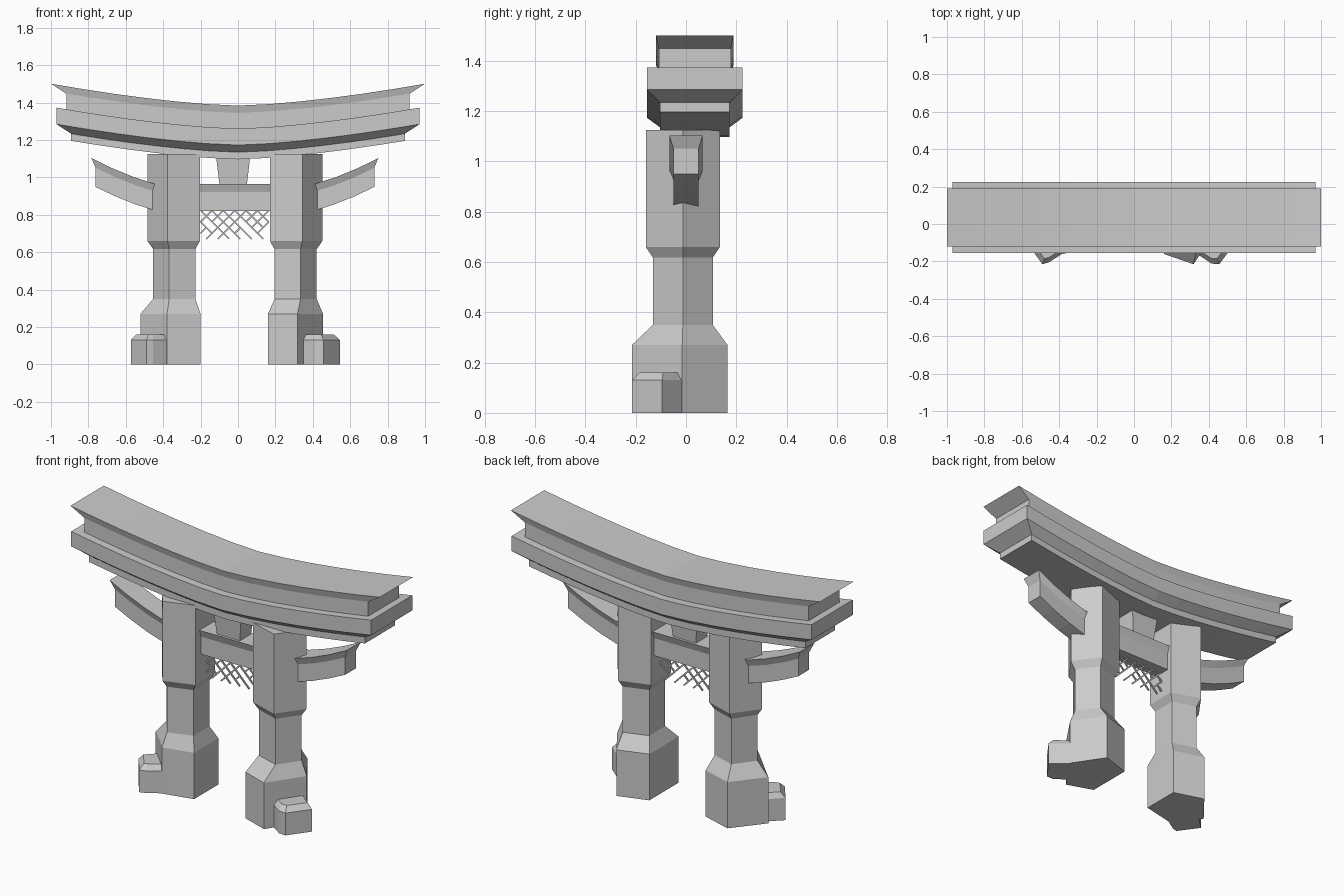
import bpy, bmesh, math, random
from mathutils import Vector

if "Cube" in bpy.data.objects:
    bpy.data.objects.remove(bpy.data.objects["Cube"])

random.seed(4)
MID = -0.0165          # middle between the two pillars


def make(name, verts, faces):
    me = bpy.data.meshes.new(name)
    me.from_pydata(verts, [], faces)
    bm = bmesh.new()
    bm.from_mesh(me)
    bmesh.ops.recalc_face_normals(bm, faces=bm.faces)
    bm.to_mesh(me)
    bm.free()
    ob = bpy.data.objects.new(name, me)
    bpy.context.collection.objects.link(ob)
    return ob


def beam(name, levels, stations, curve, cx=0, cy=0):
    """Curved beam; levels = (half length, half depth, z), bottom to top."""
    n, L = len(stations), len(levels)
    verts = []
    for t in stations:
        ring = [(xh, s * yh, z) for s, lv in ((-1, levels), (1, levels[::-1])) for xh, yh, z in lv]
        verts += [(cx + t * xh, cy + y, z + curve(abs(t * xh))) for xh, y, z in ring]
    R = 2 * L
    faces = [(i * R + k, i * R + (k + 1) % R, (i + 1) * R + (k + 1) % R, (i + 1) * R + k)
             for i in range(n - 1) for k in range(R)]
    for o in (0, (n - 1) * R):
        faces += [(o + k, o + k + 1, o + R - 2 - k, o + R - 1 - k) for k in range(L - 1)]
    return make(name, verts, faces)


def loft(name, rings):
    """Stack of equal-sized rings, capped at both ends."""
    m, n = len(rings[0]), len(rings)
    verts = [v for r in rings for v in r]
    faces = [(i * m + k, i * m + (k + 1) % m, (i + 1) * m + (k + 1) % m, (i + 1) * m + k)
             for i in range(n - 1) for k in range(m)]
    faces += [tuple(range(m)), tuple(range((n - 1) * m, n * m))]
    return make(name, verts, faces)


# Roof beams, sagging toward the middle
sag = lambda x: 0.117 * x ** 1.5
steps = [i / 6 for i in range(-6, 7)]
beam("roof_top_beam", [(0.918, 0.143, 1.258), (0.918, 0.143, 1.345), (1.0, 0.154, 1.384)],
     steps, sag, cy=0.035)
beam("roof_lower_beam", [(0.893, 0.138, 1.097), (0.893, 0.138, 1.135),
                         (0.97, 0.19, 1.173), (0.97, 0.19, 1.261)], steps, sag, cy=0.035)

# Tie beam with upswept arms
def sweep(x):
    d = max(0, x - 0.42)
    return 0.28 * d + 0.36 * d * d

beam("tie_beam", [(0.745, 0.05, 0.82), (0.745, 0.05, 0.922), (0.767, 0.066, 0.963)],
     [-1, -0.86, -0.71, -0.56, 0.56, 0.71, 0.86, 1], sweep, cx=MID)

# Short tapered post between tie beam and roof
def rect(xh, yh, z):
    return [(-0.026 + a * xh, b * yh, z) for a, b in ((-1, -1), (1, -1), (1, 1), (-1, 1))]

loft("centre_post", [rect(0.072, 0.05, 0.95), rect(0.092, 0.065, 1.12)])

# Five-sided pillars, corner pointing outward, with irregular base blocks
def pentagon(s, r, z):
    return [(MID + s * (0.3125 + r * math.cos(a)), -0.0125 + r * math.sin(a), z)
            for a in (k * math.tau / 5 for k in range(5))]

bases = {
    1: ("right", [(0.455, -0.015), (0.335, 0.165), (0.16, 0.11), (0.16, -0.16), (0.318, -0.215)]),
    -1: ("left", [(-0.522, -0.015), (-0.38, 0.16), (-0.2, 0.105), (-0.2, -0.12), (-0.38, -0.16)]),
}
for s, (side, base) in bases.items():
    ring = lambda z: [(x, y, z) for x, y in base]
    loft(side + "_pillar", [ring(0), ring(0.27), pentagon(s, 0.125, 0.35),
                            pentagon(s, 0.125, 0.617), pentagon(s, 0.155, 0.66),
                            pentagon(s, 1.0 * 0.155, 1.125)])

# Foot stones with sloped outer top edge
feet = {
    "right": [(0.33, -0.155), (0.415, -0.212), (0.457, -0.214), (0.545, -0.095), (0.43, 0.0)],
    "left": [(-0.37, -0.15), (-0.455, -0.205), (-0.49, -0.215), (-0.573, -0.1), (-0.47, 0.0)],
}
for side, pts in feet.items():
    inner = Vector((0.40 if side == "right" else -0.44, -0.08))
    top = [tuple(Vector(p).lerp(inner, 0.22)) for p in pts]
    loft(side + "_foot_stone", [[(x, y, 0) for x, y in pts], [(x, y, 0.13) for x, y in pts],
                                [(x, y, 0.16) for x, y in top]])

# Ragged hanging net of diagonal cords
h, w = 0.0304, 0.004
verts, faces = [], []
for j in range(5):
    for i in range(13):
        for d in (-1, 1):
            if (i + j) % 2 or not 0 <= i + d <= 12 or random.random() < (0, 0.08, 0.12, 0.2, 0.35)[j]:
                continue
            a = Vector((-0.2 + i * h, 0, 0.823 - j * h))
            b = a + Vector((d * h, 0, -h))
            q = Vector((1, 0, d)) * w * 0.7
            o = len(verts)
            for y in (-w, w):
                verts += [tuple(p + Vector((0, y, 0))) for p in (a - q, a + q, b + q, b - q)]
            faces += [tuple(o + k for k in f) for f in
                      ((0, 1, 2, 3), (4, 5, 6, 7), (0, 1, 5, 4), (1, 2, 6, 5), (2, 3, 7, 6), (3, 0, 4, 7))]
make("hanging_net", verts, faces)
